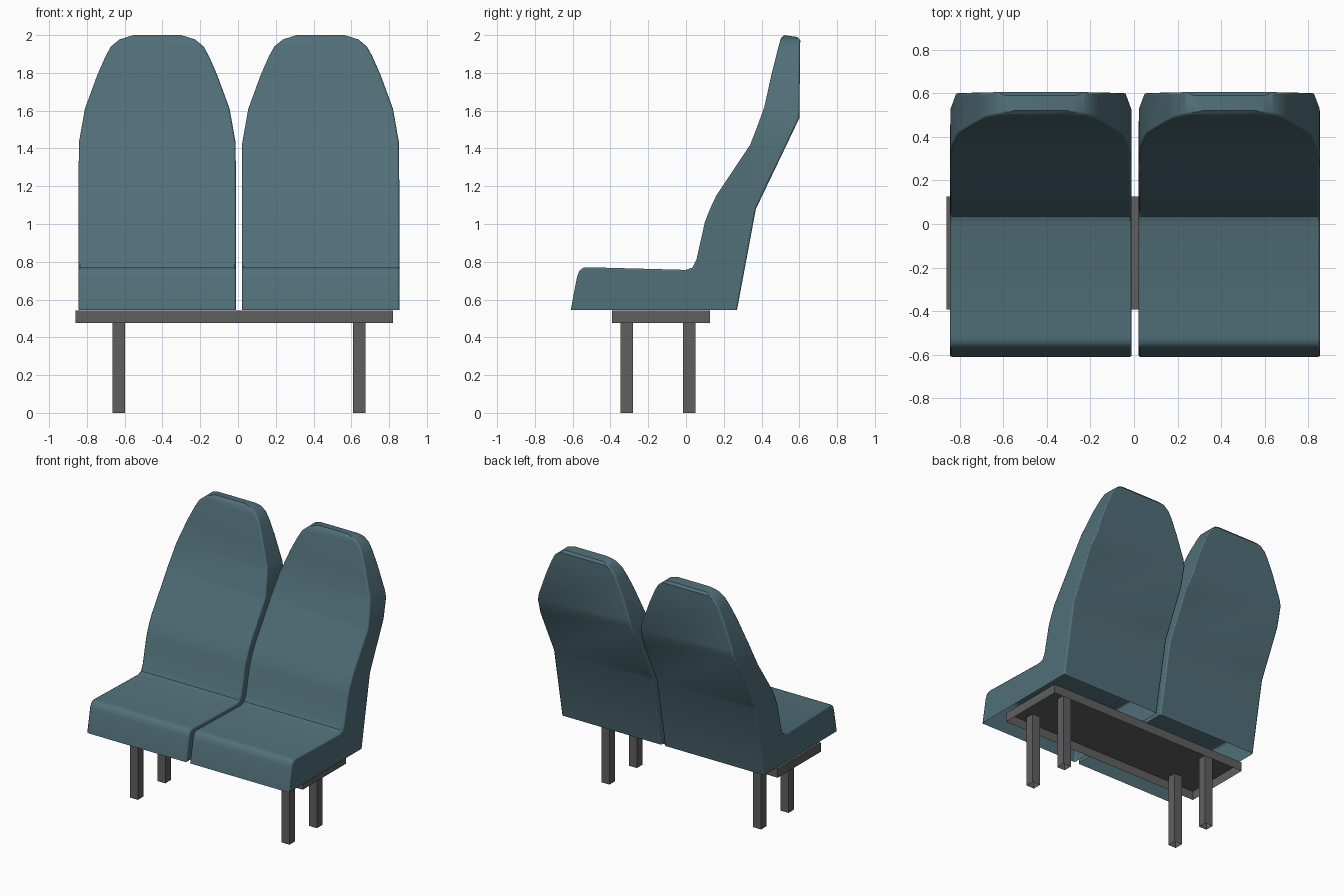
import bpy, bmesh, math

if "Cube" in bpy.data.objects:
    bpy.data.objects.remove(bpy.data.objects["Cube"])


def material(name, rgb):
    m = bpy.data.materials.new(name)
    m.diffuse_color = (*rgb, 1)
    m.use_nodes = True
    m.node_tree.nodes["Principled BSDF"].inputs["Base Color"].default_value = m.diffuse_color
    return m


TEAL = material("teal upholstery", (0.082, 0.160, 0.190))
GREY = material("dark grey metal", (0.115, 0.115, 0.115))


def prism(name, pts, offset):
    """Closed prism from a list of 3D points pushed along an offset."""
    bm = bmesh.new()
    face = bm.faces.new([bm.verts.new(p) for p in pts])
    ext = bmesh.ops.extrude_face_region(bm, geom=[face])
    verts = [g for g in ext["geom"] if isinstance(g, bmesh.types.BMVert)]
    bmesh.ops.translate(bm, verts=verts, vec=offset)
    bmesh.ops.recalc_face_normals(bm, faces=bm.faces)
    me = bpy.data.meshes.new(name)
    bm.to_mesh(me)
    bm.free()
    ob = bpy.data.objects.new(name, me)
    bpy.context.collection.objects.link(ob)
    return ob


def open_bottom(me, z):
    """Remove the downward faces at height z, leaving a hollow shell."""
    bm = bmesh.new()
    bm.from_mesh(me)
    low = [f for f in bm.faces if f.normal.z < -0.9 and abs(f.calc_center_median().z - z) < 0.01]
    bmesh.ops.delete(bm, geom=low, context="FACES")
    bm.to_mesh(me)
    bm.free()


def box(name, x0, x1, y0, y1, z0, z1):
    ob = prism(name, [(x0, y0, z0), (x1, y0, z0), (x1, y1, z0), (x0, y1, z0)], (0, 0, z1 - z0))
    open_bottom(ob.data, z0)
    ob.data.materials.append(GREY)
    return ob


# Side profile of cushion and backrest (y, z)
SIDE = [(-0.61, 0.545), (-0.577, 0.72), (-0.565, 0.752), (-0.545, 0.768), (-0.52, 0.771),
        (0.0, 0.757), (0.035, 0.77), (0.055, 0.81), (0.10, 1.01), (0.125, 1.075), (0.16, 1.15),
        (0.34, 1.42), (0.375, 1.51), (0.415, 1.62), (0.45, 1.78), (0.49, 1.94), (0.503, 1.985),
        (0.52, 2.0), (0.59, 1.99), (0.605, 1.972), (0.60, 1.56), (0.37, 1.08), (0.27, 0.545)]
# Half of the front outline (x, z)
HALF = [(0.417, 0.3), (0.417, 1.1), (0.415, 1.43), (0.383, 1.61), (0.317, 1.79), (0.273, 1.89),
        (0.245, 1.94), (0.20, 1.977), (0.12, 2.002)]
OUTLINE = HALF + [(-x, z) for x, z in reversed(HALF)]


def seat(name, cx):
    ob = prism(name, [(cx - 0.6, y, z) for y, z in SIDE], (1.2, 0, 0))
    cut = prism(name + "_cutter", [(cx + x, -1, z) for x, z in OUTLINE], (0, 2, 0))
    cut.hide_render = True
    mod = ob.modifiers.new("outline", "BOOLEAN")
    mod.operation, mod.solver, mod.object = "INTERSECT", "EXACT", cut
    dg = bpy.context.evaluated_depsgraph_get()
    me = bpy.data.meshes.new_from_object(ob.evaluated_get(dg))
    ob.modifiers.clear()
    ob.data = me
    bpy.data.objects.remove(cut)
    open_bottom(me, 0.545)
    me.materials.clear()
    me.materials.append(TEAL)
    # softened seams
    bev = ob.modifiers.new("soft_edge", "BEVEL")
    bev.width, bev.segments = 0.009, 2
    bev.limit_method, bev.angle_limit = "ANGLE", math.radians(55)
    bev.use_clamp_overlap = False
    bpy.ops.object.select_all(action="DESELECT")
    ob.select_set(True)
    bpy.context.view_layer.objects.active = ob
    bpy.ops.object.shade_smooth_by_angle(angle=math.radians(35))


seat("left_seat", -0.4275)
seat("right_seat", 0.4375)

# Support frame
box("base_plate", -0.86, 0.82, -0.393, 0.127, 0.475, 0.543)
for side, x in (("left", -0.6325), ("right", 0.6425)):
    for end, y in (("front", -0.313), ("back", 0.016)):
        box(f"{end}_{side}_leg", x - 0.033, x + 0.033, y - 0.033, y + 0.033, 0, 0.54)
